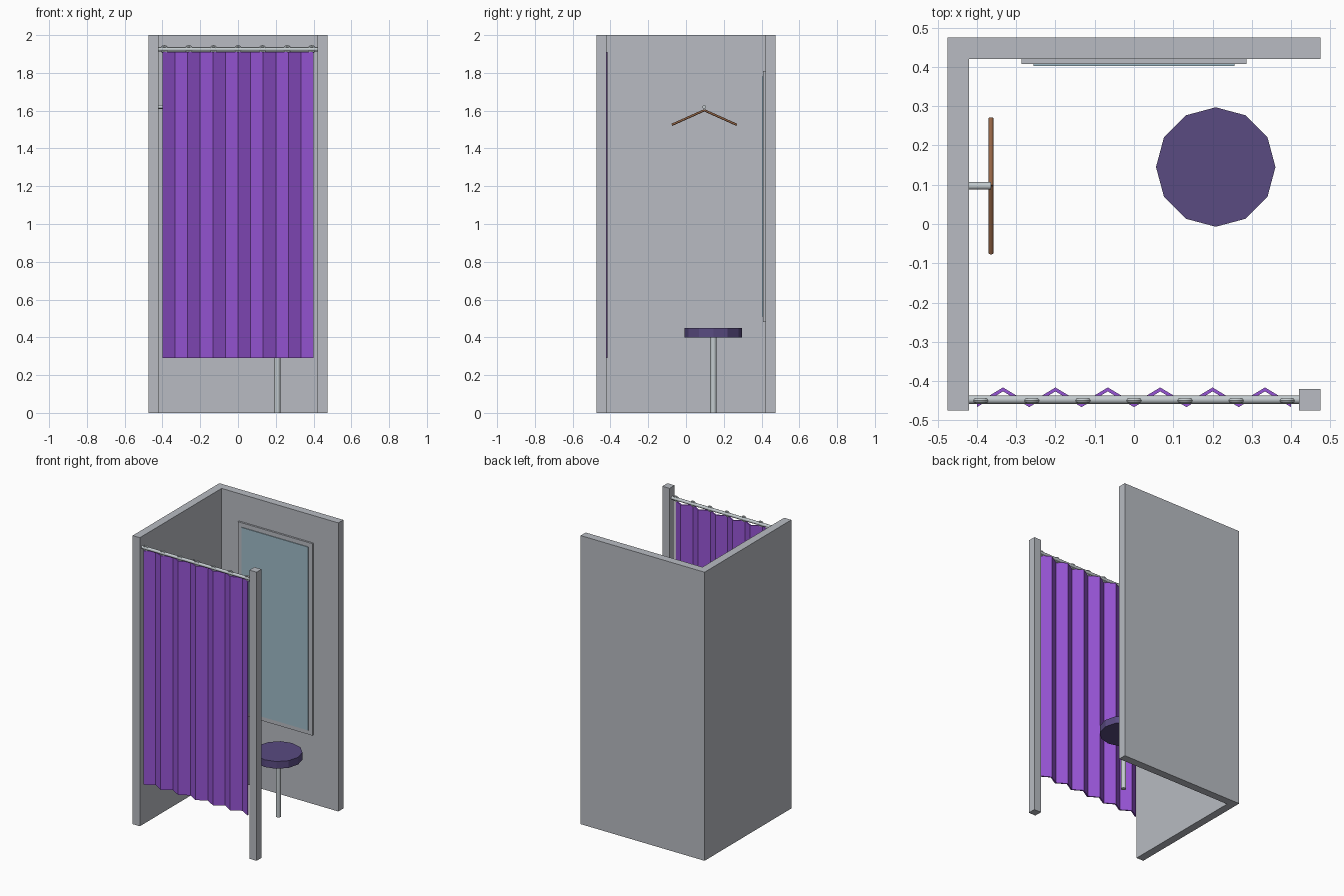
import bpy, bmesh, math
from mathutils import Vector

cube = bpy.data.objects.get("Cube")
if cube:
    bpy.data.objects.remove(cube, do_unlink=True)


def material(name, rgb):
    m = bpy.data.materials.new(name)
    m.use_nodes = True
    m.diffuse_color = (*rgb, 1)
    m.node_tree.nodes["Principled BSDF"].inputs["Base Color"].default_value = (*rgb, 1)
    return m


wall_grey = material("wall grey", (0.48, 0.50, 0.54))
metal = material("metal", (0.55, 0.60, 0.62))
curtain_purple = material("curtain purple", (0.31, 0.09, 0.67))
seat_violet = material("seat violet", (0.10, 0.07, 0.22))
glass_blue = material("mirror blue", (0.35, 0.50, 0.58))
wood = material("wood brown", (0.30, 0.13, 0.06))


def prism(name, outline, z0, z1, mat):
    """Extrude a flat xy outline from z0 up to z1."""
    bm = bmesh.new()
    face = bm.faces.new([bm.verts.new((x, y, z0)) for x, y in outline])
    top = bmesh.ops.extrude_face_region(bm, geom=[face])["geom"]
    for v in top:
        if isinstance(v, bmesh.types.BMVert):
            v.co.z = z1
    bmesh.ops.recalc_face_normals(bm, faces=bm.faces)
    me = bpy.data.meshes.new(name)
    bm.to_mesh(me)
    bm.free()
    me.materials.append(mat)
    ob = bpy.data.objects.new(name, me)
    bpy.context.collection.objects.link(ob)
    return ob


def box(name, x0, x1, y0, y1, z0, z1, mat):
    return prism(name, [(x0, y0), (x1, y0), (x1, y1), (x0, y1)], z0, z1, mat)


def rod(name, a, b, radius, sides, mat, smooth=True):
    """Cylinder between two points."""
    a, b = Vector(a), Vector(b)
    bpy.ops.mesh.primitive_cylinder_add(vertices=sides, radius=radius,
                                        depth=(b - a).length, location=(a + b) / 2)
    ob = bpy.context.object
    ob.name = name
    ob.rotation_euler = (b - a).to_track_quat("Z", "Y").to_euler()
    ob.data.materials.append(mat)
    if smooth:
        bpy.ops.object.shade_smooth_by_angle(angle=math.radians(50))
    return ob


# Booth shell: one L-shaped wall and a free corner post
E, I = 0.475, 0.42
prism("walls", [(-E, -E), (-I, -E), (-I, I), (E, I), (E, E), (-E, E)], 0, 2, wall_grey)
box("corner_post", I, E, -E, -I, 0, 2, wall_grey)

# Pleated curtain
folds, thick = 12, 0.01
zigzag = [(-0.4 + 0.8 * i / folds, -0.426 if i % 2 else -0.466) for i in range(folds + 1)]
outline = zigzag + [(x, y + thick) for x, y in reversed(zigzag)]
prism("curtain", outline, 0.29, 1.91, curtain_purple)

# Curtain rail and rings
rod("curtain_rail", (-I, -0.447, 1.925), (I, -0.447, 1.925), 0.011, 12, metal)
for i in range(7):
    bpy.ops.mesh.primitive_torus_add(
        major_segments=12, minor_segments=6, major_radius=0.016, minor_radius=0.006,
        location=(-0.39 + 0.13 * i, -0.449, 1.925), rotation=(math.pi / 2, 0, 0))
    ring = bpy.context.object
    ring.name = f"curtain_ring_{i + 1}"
    ring.data.materials.append(metal)
    bpy.ops.object.shade_smooth_by_angle(angle=math.radians(50))

# Wall mirror
box("mirror_frame", -0.286, 0.286, 0.407, I, 0.48, 1.81, wall_grey)
box("mirror_glass", -0.256, 0.256, 0.402, 0.407, 0.51, 1.78, glass_blue)

# Stool
sx, sy = 0.208, 0.145
rod("stool_seat", (sx, sy, 0.40), (sx, sy, 0.45), 0.152, 12, seat_violet, smooth=False)
rod("stool_leg", (sx, sy, 0), (sx, sy, 0.40), 0.017, 10, metal)

# Wall peg and hanger
py, hx = 0.097, -0.364
rod("wall_peg", (-I, py, 1.62), (hx, py, 1.62), 0.01, 10, metal)
for side, name in ((-1, "front"), (1, "back")):
    rod(f"hanger_arm_{name}", (hx, py, 1.602), (hx, py + side * 0.172, 1.525),
        0.006, 8, wood)
